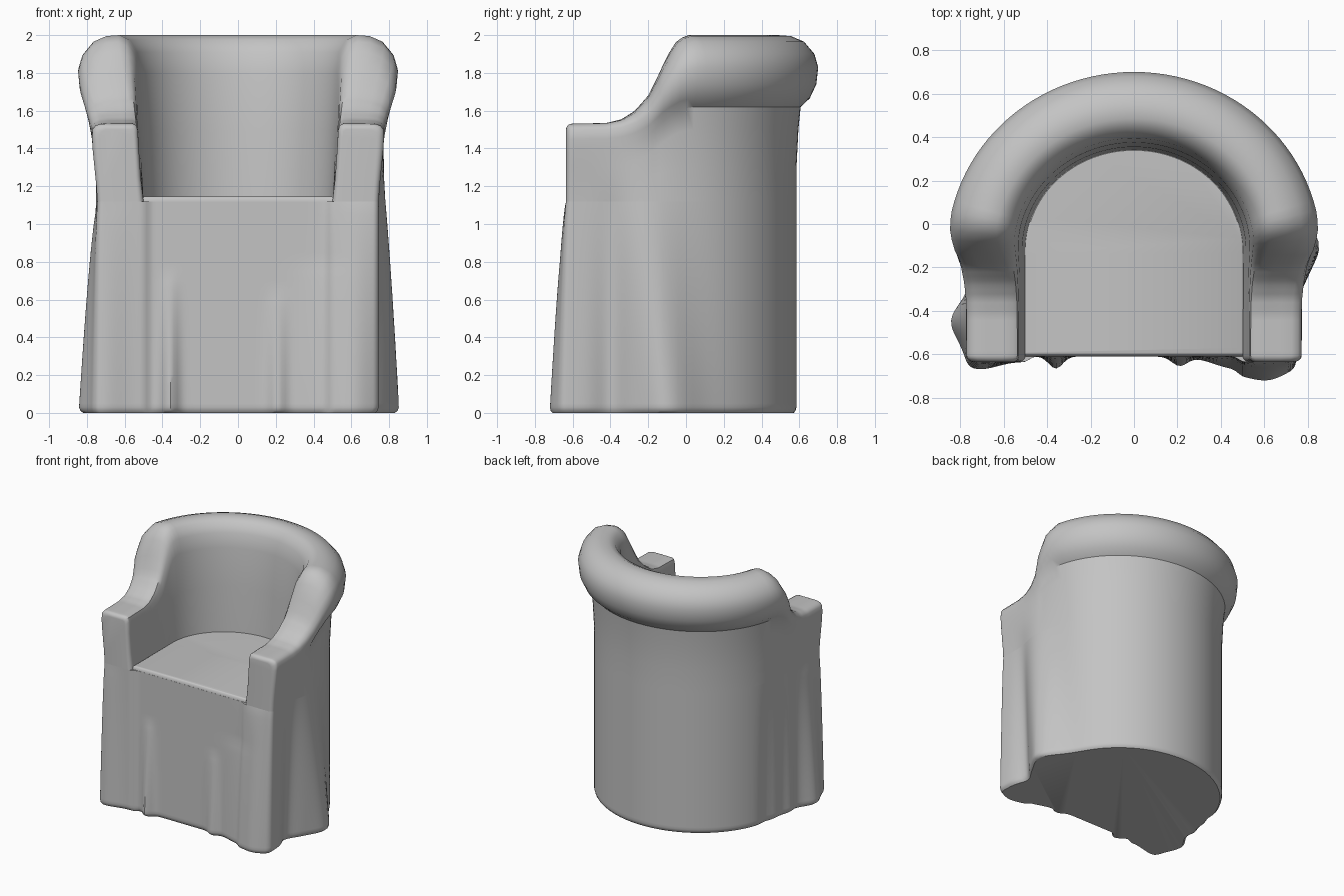
import bpy, bmesh, math

if "Cube" in bpy.data.objects:
    bpy.data.objects.remove(bpy.data.objects["Cube"])

fabric = bpy.data.materials.new("grey fabric")
fabric.use_nodes = True
GREY = (0.55, 0.55, 0.55, 1)
fabric.diffuse_color = GREY
fabric.node_tree.nodes["Principled BSDF"].inputs["Base Color"].default_value = GREY

# Plan of the tub: straight arms joined by an elliptical back
HALF_W, DEPTH, MID_Y, FRONT, SEAT_Z = 0.505, 0.465, -0.12, -0.635, 1.12
WALL, ROUND = 0.24, 0.03

# Cloth folds: x, y, push x, push y, width, top height, lean per height
FOLDS = [
    (0.76, -0.1, 0.11, 0, 0.16, 1.4, -0.1),
    (0.76, -0.4, -0.05, 0, 0.08, 1.2, 0),
    (0.62, -0.62, 0, -0.08, 0.13, 1.12, 0),
    (0.44, -0.62, 0, -0.045, 0.13, 0.8, 0),
    (0.21, -0.62, 0, -0.045, 0.05, 0.65, 0),
    (-0.36, -0.62, 0, -0.06, 0.045, 0.75, 0),
    (-0.68, -0.62, -0.02, -0.035, 0.09, 1.1, 0),
    (-0.76, -0.45, -0.1, 0, 0.12, 1.1, 0),
    (-0.76, -0.22, -0.03, 0, 0.06, 1.3, 0),
    (-0.76, 0.02, 0.03, 0, 0.06, 1.2, 0),
]


def lerp(a, b, t):
    return a + (b - a) * t


def drape(x, y, z):
    px, py = x, y
    for fx, fy, dx, dy, w, top, lean in FOLDS:
        if z < top:
            dist2 = (x - fx) ** 2 + (y - fy - lean * z) ** 2
            k = math.exp(-dist2 / w ** 2) * (1 - z / top) ** 0.7
            px, py = px + dx * k, py + dy * k
    return px, py, z


def stations():
    """Path along the left arm, round the back and down the right arm,
    each with the inset that rounds the front edges."""
    arm = []
    for i in range(6):
        a = math.pi / 2 * i / 6
        arm.append((FRONT + ROUND * (1 - math.cos(a)), ROUND * (1 - math.sin(a))))
    arm += [(lerp(FRONT + ROUND, MID_Y, i / 24), 0) for i in range(24)]
    left = [(1, 0, y, inset) for y, inset in arm]
    arc = [(math.cos(math.pi * i / 56), math.sin(math.pi * i / 56), MID_Y, 0)
           for i in range(57)]
    return left + arc + [(-1, 0, y, inset) for y, inset in reversed(arm)]


def plan(station, d):
    c, s, y, _ = station
    return c * (HALF_W + d), y + s * (DEPTH + d)


def arm_height(y):
    pts = [(-0.64, 1.53), (-0.42, 1.535), (-0.34, 1.555), (-0.27, 1.6), (-0.2, 1.68),
           (-0.15, 1.78), (-0.1, 1.89), (-0.05, 1.975), (0.0, 2.0), (2, 2.0)]
    for (y0, h0), (y1, h1) in zip(pts, pts[1:]):
        if y <= y1:
            return lerp(h0, h1, (y - y0) / (y1 - y0))


def finish(bm, name, angle=40):
    bmesh.ops.remove_doubles(bm, verts=bm.verts, dist=0.0005)
    bmesh.ops.recalc_face_normals(bm, faces=bm.faces)
    mesh = bpy.data.meshes.new(name)
    bm.to_mesh(mesh)
    bm.free()
    mesh.materials.append(fabric)
    obj = bpy.data.objects.new(name, mesh)
    bpy.context.collection.objects.link(obj)
    bpy.ops.object.select_all(action='DESELECT')
    obj.select_set(True)
    bpy.context.view_layer.objects.active = obj
    bpy.ops.object.shade_smooth_by_angle(angle=math.radians(angle))


def loft(bm, rings, closed):
    """Skin the rings and cap the first and last."""
    rows = [[bm.verts.new(p) for p in ring] for ring in rings]
    n = len(rows[0])
    for a, b in zip(rows, rows[1:]):
        for i in range(n if closed else n - 1):
            j = (i + 1) % n
            bm.faces.new((a[i], a[j], b[j], b[i]))
    bm.faces.new(rows[0])
    bm.faces.new(rows[-1])


# Back and arms: a wall whose section turns from flat arm to outward roll
ROLL = [(-0.005, SEAT_Z), (0.01, 1.5), (0.03, 1.8), (0.05, 1.91), (0.09, 1.975), (0.14, 2.0),
        (0.21, 1.995), (0.28, 1.965), (0.335, 1.9), (0.355, 1.83), (0.345, 1.74),
        (0.31, 1.665), (0.262, 1.62), (0.25, 1.5), (0.24, 1.3), (WALL, SEAT_Z)]
ARM = [(-0.005, SEAT_Z), (0.01, 1.25), (0.02, 1.4), (0.025, 1.49), (0.032, 1.52), (0.05, 1.53),
       (0.1, 1.53), (0.17, 1.53), (0.22, 1.53), (0.25, 1.52), (0.265, 1.5), (0.267, 1.45),
       (0.265, 1.4), (0.255, 1.3), (0.245, 1.2), (WALL, SEAT_Z)]
path = stations()
rings = []
for st in path:
    t = (arm_height(plan(st, 0.1)[1]) - 1.53) / 0.47
    inset = st[3]
    ring = []
    for (d0, z0), (d1, z1) in zip(ARM, ROLL):
        d, z = lerp(d0, d1, t), lerp(z0, z1, t)
        d += inset * (1 - 2 * d / WALL)
        ring.append(drape(*plan(st, d), z - inset * (z > 1.48)))
    rings.append(ring)
bm = bmesh.new()
loft(bm, rings, False)
finish(bm, "back_and_arms")

# Skirt: the draped cover from the floor to the seat
outline = [plan(st, WALL - st[3]) for st in path]
edge = outline[0][0]
steps = 80
for i in range(1, steps):
    x = lerp(-edge, edge, i / steps)
    recess = min(1, max(0, (0.51 - abs(x)) / 0.06))
    outline.append((x, FRONT + 0.025 * recess ** 2 * (3 - 2 * recess)))
levels = [(0.0, 0.975), (0.012, 0.992), (0.03, 1.0)]
levels += [(z / 20, 1.0) for z in range(1, 22)] + [(1.09, 1.0), (SEAT_Z, 1.0)]
bm = bmesh.new()
loft(bm, [[drape(x * k, y * k, z) for x, y in outline] for z, k in levels], True)
finish(bm, "skirt")

# Seat cushion filling the space between the arms
seat_front = FRONT + 0.026
pad = [plan(st, 0.003) for st in path]
pad = [(x, y) for x, y in pad if y > seat_front]
pad = [(pad[0][0], seat_front)] + pad + [(pad[-1][0], seat_front)]
bm = bmesh.new()
loft(bm, [[(x * k, y * k, SEAT_Z + dz) for x, y in pad]
          for dz, k in ((-0.05, 1), (0.005, 1), (0.02, 0.99), (0.026, 0.975))], True)
finish(bm, "seat")
